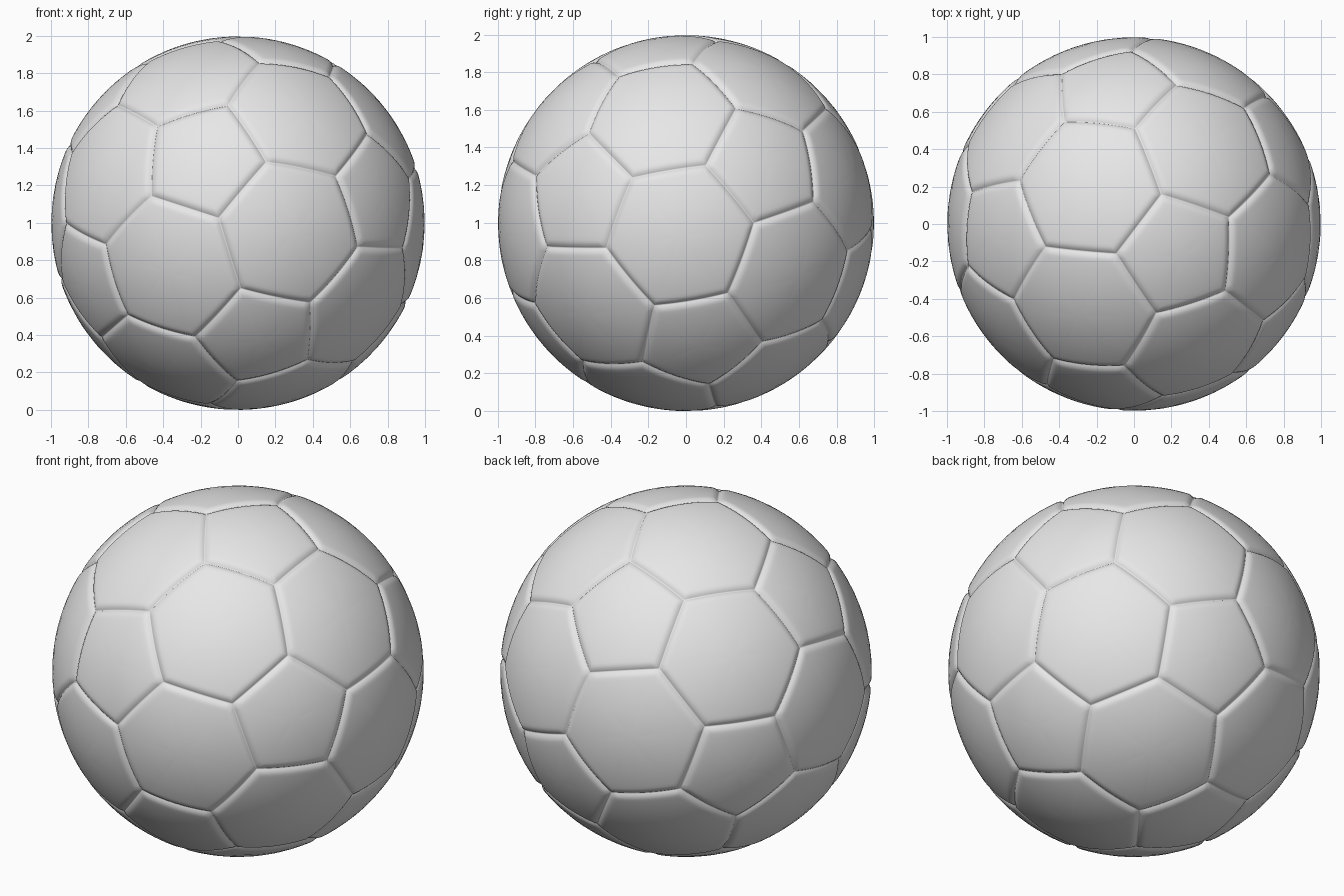
import bpy, bmesh, math
from itertools import combinations
from mathutils import Vector

if "Cube" in bpy.data.objects:
    bpy.data.objects.remove(bpy.data.objects["Cube"])

R = 0.998              # ball radius
DEPTH, WIDTH = 0.016, 0.045   # seam groove
SEG = 14               # segments along one panel edge

# Orientation: directions of three pentagon centres
front = Vector((-0.187, -0.923, 0.337))
right = Vector((0.845, 0.424, 0.326))
ez = Vector((0.251, -0.1725, 0.952)).normalized()
ey = right - front
ey = (ey - ez * ey.dot(ez)).normalized()
ex = ey.cross(ez)

# Twelve pentagon centres (icosahedron corners)
h = 1 / math.sqrt(5)
centres = [ez, -ez]
for i in range(5):
    a = math.radians(72 * i)
    d = (ex * math.cos(a) + ey * math.sin(a)) * (2 * h) + ez * h
    centres += [d, -d]


def near(p, q):
    return 0.3 < p.dot(q) < 0.6


# Outlines of the 12 pentagon and 20 hexagon panels
panels = []
for p in centres:
    u = p.orthogonal().normalized()
    v = p.cross(u)
    ring = sorted((q for q in centres if near(p, q)),
                  key=lambda q: math.atan2(q.dot(v), q.dot(u)))
    panels.append([(2 * p + q) / 3 for q in ring])
for p, q, r in combinations(centres, 3):
    if near(p, q) and near(q, r) and near(p, r):
        if p.cross(q).dot(r) < 0:
            q, r = r, q
        panels.append([(2 * a + b) / 3 for s, t in ((p, q), (q, r), (r, p))
                       for a, b in ((s, t), (t, s))])

# Rings from panel centre to seam, dense close to the seam
rings = [0.2, 0.4, 0.6, 0.75, 0.84, 0.88, 0.91, 0.935, 0.955, 0.97, 0.985, 1.0]

bm = bmesh.new()
for corners in panels:
    n = len(corners)
    mid = sum(corners, Vector()) / n
    apothem = ((corners[0] + corners[1]) / 2 - mid).length / mid.length
    outline = [corners[i].lerp(corners[(i + 1) % n], k / SEG)
               for i in range(n) for k in range(SEG)]
    hub = bm.verts.new(mid.normalized() * R)
    prev = None
    for t in rings:
        dist = (1 - t) * apothem
        rad = R - DEPTH * max(0.0, 1 - dist / WIDTH) ** 2
        cur = [bm.verts.new(mid.lerp(e, t).normalized() * rad) for e in outline]
        m = len(cur)
        for i in range(m):
            j = (i + 1) % m
            if prev:
                bm.faces.new((prev[i], cur[i], cur[j], prev[j]))
            else:
                bm.faces.new((hub, cur[i], cur[j]))
        prev = cur

bmesh.ops.remove_doubles(bm, verts=bm.verts, dist=0.0005)
bmesh.ops.recalc_face_normals(bm, faces=bm.faces)
bmesh.ops.translate(bm, verts=bm.verts, vec=(0, 0, R))
for f in bm.faces:
    f.smooth = True

mesh = bpy.data.meshes.new("ball")
bm.to_mesh(mesh)
bm.free()
ball = bpy.data.objects.new("ball", mesh)
bpy.context.collection.objects.link(ball)

# One plain grey
grey = bpy.data.materials.new("light grey")
grey.diffuse_color = (0.8, 0.8, 0.8, 1)
grey.use_nodes = True
grey.node_tree.nodes["Principled BSDF"].inputs["Base Color"].default_value = grey.diffuse_color
mesh.materials.append(grey)
